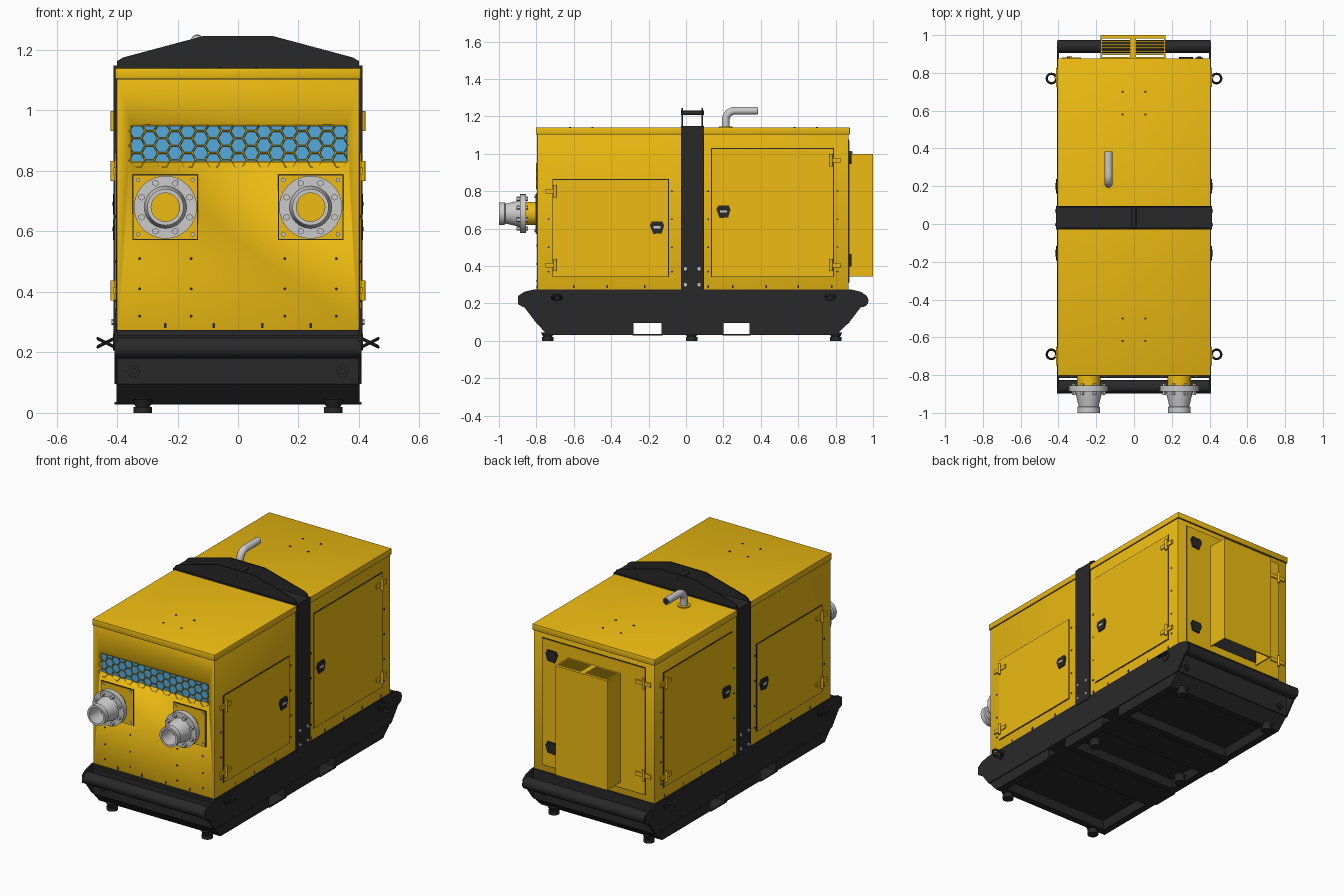
import bpy, bmesh
from math import pi, sin, cos, sqrt
from mathutils import Vector, Matrix

if "Cube" in bpy.data.objects:
    bpy.data.objects.remove(bpy.data.objects["Cube"])


def material(name, rgb):
    m = bpy.data.materials.new(name)
    m.diffuse_color = (*rgb, 1)
    m.use_nodes = True
    m.node_tree.nodes["Principled BSDF"].inputs["Base Color"].default_value = m.diffuse_color
    return m


YELLOW = material("yellow_paint", (0.85, 0.5, 0.006))
BLACK = material("black_paint", (0.022, 0.022, 0.022))
BLUE = material("blue_filter", (0.09, 0.40, 0.72))


def box(bm, x0, x1, y0, y1, z0, z1):
    c = Vector((x0 + x1, y0 + y1, z0 + z1)) / 2
    m = Matrix.Translation(c) @ Matrix.Diagonal((abs(x1 - x0), y1 - y0, z1 - z0, 1))
    bmesh.ops.create_cube(bm, size=1, matrix=m)


def cyl(bm, a, b, r, r2=None, n=20):
    a, b = Vector(a), Vector(b)
    rot = (b - a).to_track_quat('Z', 'Y').to_matrix().to_4x4()
    bmesh.ops.create_cone(bm, cap_ends=True, segments=n, radius1=r, radius2=r if r2 is None else r2,
                          depth=(b - a).length, matrix=Matrix.Translation((a + b) / 2) @ rot)


def prism(bm, pts, axis, a, b):
    """Extrude a 2D outline along x (points y,z) or y (points x,z)."""
    vec = (lambda p: (a, *p)) if axis == 'x' else (lambda p: (p[0], a, p[1]))
    f = bm.faces.new([bm.verts.new(vec(p)) for p in pts])
    out = bmesh.ops.extrude_face_region(bm, geom=[f])['geom']
    d = (b - a, 0, 0) if axis == 'x' else (0, b - a, 0)
    bmesh.ops.translate(bm, vec=d, verts=[g for g in out if isinstance(g, bmesh.types.BMVert)])


def lathe(bm, prof, x, z, n=32):
    """Revolve (radius, y) points about a y-parallel axis."""
    vs = [bm.verts.new((x + r, y, z)) for r, y in prof]
    es = [bm.edges.new(p) for p in zip(vs, vs[1:])]
    bmesh.ops.spin(bm, geom=vs + es, cent=(x, 0, z), axis=(0, 1, 0), angle=2 * pi, steps=n)
    bmesh.ops.remove_doubles(bm, verts=bm.verts, dist=1e-5)


def finish(bm, name, mat=None, bevel=0):
    bmesh.ops.recalc_face_normals(bm, faces=bm.faces)
    if bevel:
        bmesh.ops.bevel(bm, geom=bm.edges[:], offset=bevel, segments=2, affect='EDGES', profile=0.5)
    me = bpy.data.meshes.new(name)
    bm.to_mesh(me)
    bm.free()
    for p in me.polygons:
        p.use_smooth = True
    me.set_sharp_from_angle(angle=0.6)
    ob = bpy.data.objects.new(name, me)
    bpy.context.collection.objects.link(ob)
    if mat:
        me.materials.append(mat)
    return ob


def one_box(name, mat, dims, bevel=0):
    bm = bmesh.new()
    box(bm, *dims)
    return finish(bm, name, mat, bevel)


# Canopy with recessed intake, and roof cap
canopy = one_box("canopy_body", YELLOW, (-.402, .402, -.797, .87, .27, 1.107), .006)
cutter = one_box("intake_cutter", None, (-.355, .362, -.85, -.775, .83, .95))
cutter.hide_render = True
cutter.display_type = 'WIRE'
mod = canopy.modifiers.new("intake", 'BOOLEAN')
mod.object, mod.operation, mod.solver = cutter, 'DIFFERENCE', 'EXACT'
one_box("roof_panel", YELLOW, (-.406, .406, -.802, .876, 1.105, 1.14), .003)
one_box("roof_seam", BLACK, (-.404, .404, -.799, .873, 1.102, 1.106))
one_box("intake_filter", BLUE, (-.354, .361, -.783, -.772, .831, .949))

# Hexagonal intake mesh
bm = bmesh.new()
R = .028
for i in range(17):
    for j in range(3):
        cx, cz = -.334 + i * 1.5 * R, .835 + (j + .5 * (i % 2)) * R * sqrt(3)
        bm.faces.new([bm.verts.new((cx + R * cos(k * pi / 3), -.799, min(cz + R * sin(k * pi / 3), .953)))
                      for k in range(6)])
bmesh.ops.remove_doubles(bm, verts=bm.verts, dist=1e-4)
bmesh.ops.dissolve_degenerate(bm, edges=bm.edges, dist=1e-4)
mesh = finish(bm, "intake_mesh", YELLOW)
mesh.modifiers.new("wire", 'WIREFRAME').thickness = .006

# Skid: core, side plates, bumper tubes
bm = bmesh.new()
box(bm, -.40, .40, -.80, .875, .095, .274)
outline = [(-.80, .095), (-.865, .18), (-.897, .195), (-.897, .24), (-.865, .262), (-.81, .275),
           (.88, .275), (.935, .262), (.967, .24), (.967, .195), (.935, .18), (.87, .095)]
for s in (1, -1):
    prism(bm, outline, 'x', s * .398, s * .408)
    for y, d in ((-.80, -.006), (.875, .006)):
        cyl(bm, (s * .345, y, .137), (s * .345, y + d, .137), .02)
        cyl(bm, (s * .345, y, .137), (s * .345, y + 2 * d, .137), .01)
finish(bm, "skid_frame", BLACK)
bm = bmesh.new()
for y in (-.862, .94):
    cyl(bm, (-.404, y, .215), (.404, y, .215), .035, n=28)
box(bm, -.4, .4, -.815, -.795, .255, .273)
finish(bm, "bumper_tubes", BLACK)

# Underside sections between fork pockets, with recessed bottoms
bm = bmesh.new()
for t0, t1, b0, b1 in ((-.80, -.28, -.74, -.28), (-.13, .20, -.13, .20), (.34, .87, .34, .80)):
    prism(bm, [(t0, .096), (t1, .096), (b1, .03), (b0, .03)], 'x', -.402, .402)
bm.normal_update()
for f in [f for f in bm.faces if all(abs(v.co.z - .03) < 1e-4 for v in f.verts)]:
    bmesh.ops.inset_region(bm, faces=[f], thickness=.06)
    bmesh.ops.inset_region(bm, faces=[f], thickness=.025)
    for v in f.verts:
        v.co.z = .075
finish(bm, "skid_underside", BLACK)
bm = bmesh.new()
for y0, y1 in ((-.285, -.125), (.195, .345)):
    box(bm, -.408, .408, y0, y1, .028, .036)
finish(bm, "fork_pocket_floors", BLACK)

# Feet
bm = bmesh.new()
for x in (-.315, .315):
    for y in (-.74, .03, .80):
        cyl(bm, (x, y, 0), (x, y, .02), .031)
        cyl(bm, (x, y, .018), (x, y, .045), .022, .036)
finish(bm, "feet", BLACK)

# Tie-down rings with lugs
bm = bmesh.new()
N, M = 20, 8
for s in (1, -1):
    for y, tilt in ((-.69, .5), (.77, -.5)):
        g = []
        for i in range(N):
            a = 2 * pi * i / N
            row = []
            for j in range(M):
                r = .025 + .006 * cos(2 * pi * j / M)
                u = r * cos(a)
                w = .006 * sin(2 * pi * j / M)
                row.append(bm.verts.new((s * (.437 + u), y + r * sin(a), .232 + w + tilt * u)))
            g.append(row)
        for i in range(N):
            for j in range(M):
                k, l = (i + 1) % N, (j + 1) % M
                bm.faces.new((g[i][j], g[k][j], g[k][l], g[i][l]))
        cyl(bm, (s * .405, y, .235), (s * .414, y, .235), .028)
finish(bm, "tie_down_rings", BLACK)

# Lifting band: uprights, arch plates, pin
bm = bmesh.new()
for s in (1, -1):
    box(bm, s * .40, s * .412, -.028, .096, .26, 1.148)
box(bm, -.412, .412, -.028, .096, 1.138, 1.148)
arch = [(-.40, 1.14), (-.40, 1.163), (-.38, 1.175), (-.115, 1.246),
        (.115, 1.246), (.38, 1.175), (.40, 1.163), (.40, 1.14)]
for y in (-.024, .084):
    prism(bm, arch, 'y', y, y + .008)
cyl(bm, (0, -.027, 1.218), (0, .095, 1.218), .012)
finish(bm, "lifting_band", BLACK)
bm = bmesh.new()
for s in (1, -1):
    for y in (-.003, .07):
        for z in (.30, .385):
            cyl(bm, (s * .41, y, z), (s * .419, y, z), .010, n=6)
finish(bm, "band_bolts")

# Exhaust pipe with base flange
cu = bpy.data.curves.new("exhaust_pipe", 'CURVE')
cu.dimensions = '3D'
cu.bevel_depth, cu.bevel_resolution, cu.use_fill_caps = .021, 5, True
pts = [(.212, 1.13)] + [(.262 - .05 * cos(a * pi / 16), 1.18 + .05 * sin(a * pi / 16))
                        for a in range(9)] + [(.383, 1.23)]
sp = cu.splines.new('POLY')
sp.points.add(len(pts) - 1)
for p, (y, z) in zip(sp.points, pts):
    p.co = (-.135, y, z, 1)
sp.use_smooth = True
bpy.context.collection.objects.link(bpy.data.objects.new("exhaust_pipe", cu))
bm = bmesh.new()
cyl(bm, (-.135, .212, 1.138), (-.135, .212, 1.146), .036, n=24)
finish(bm, "exhaust_flange", YELLOW)
bm = bmesh.new()
cyl(bm, (-.135, .38, 1.23), (-.135, .384, 1.23), .017)
finish(bm, "exhaust_bore", BLACK)

# Pump ports: mounting plate, pipe, flange and hose coupling
for side, x in (("left", -.24), ("right", .24)):
    bm = bmesh.new()
    box(bm, x - .108, x + .108, -.801, -.796, .572, .788)
    finish(bm, side + "_port_seam", BLACK)
    bm = bmesh.new()
    box(bm, x - .105, x + .105, -.804, -.796, .575, .785)
    cyl(bm, (x, -.79, .68), (x, -.90, .68), .062, n=32)
    finish(bm, side + "_port_pipe", YELLOW)
    bm = bmesh.new()
    lathe(bm, [(.06, -.855), (.104, -.855), (.104, -.887), (.07, -.887), (.067, -.905), (.053, -.965),
               (.06, -.97), (.06, -1), (.047, -1), (.047, -.895)], x, .68)
    for k in range(8):
        a = (k + .5) * pi / 4
        bx, bz = x + .086 * cos(a), .68 + .086 * sin(a)
        cyl(bm, (bx, -.845, bz), (bx, -.905, bz), .011, n=6)
    for u in (-.09, .09):
        for v in (-.09, .09):
            cyl(bm, (x + u, -.80, .68 + v), (x + u, -.809, .68 + v), .007, n=10)
    finish(bm, side + "_port_coupling")

# Side doors with seams, hinges and latches
paddle = [(-.038, .012), (-.028, .032), (.028, .034), (.038, .012), (.026, -.03), (-.02, -.034)]
for s, side in ((1, "right"), (-1, "left")):
    for tag, y0, y1, z1, hy, ly, lz in (("front", -.71, -.095, .86, -.70, -.155, .605),
                                        ("rear", .14, .785, 1.025, .775, .20, .69)):
        n = f"{side}_{tag}_door"
        one_box(n + "_seam", BLACK, (s * .395, s * .4035, y0 - .005, y1 + .005, .34, z1 + .005))
        one_box(n, YELLOW, (s * .395, s * .406, y0, y1, .345, z1))
        bm = bmesh.new()
        for z in (.405, z1 - .06):
            box(bm, s * .404, s * .412, hy - .05, hy + .05, z - .012, z + .012)
            cyl(bm, (s * .413, hy, z - .033), (s * .413, hy, z + .033), .008, n=12)
        finish(bm, n + "_hinges", YELLOW)
        bm = bmesh.new()
        prism(bm, [(ly + p, lz + q) for p, q in paddle], 'x', s * .404, s * .414)
        finish(bm, n + "_latch", BLACK)
        bm = bmesh.new()
        box(bm, s * .41, s * .417, ly - .018, ly + .018, lz - .004, lz + .008)
        finish(bm, n + "_latch_handle")

# Rear door
one_box("rear_door_seam", BLACK, (-.345, .345, .86, .8715, .31, 1.075))
one_box("rear_door", YELLOW, (-.34, .34, .86, .874, .315, 1.07))
bm, bh = bmesh.new(), bmesh.new()
for z in (.43, .98):
    prism(bm, [(.275 + p, z + q) for p, q in paddle], 'y', .873, .884)
    box(bh, -.38, -.28, .873, .881, z - .012, z + .012)
    cyl(bh, (-.335, .882, z - .033), (-.335, .882, z + .033), .008, n=12)
finish(bm, "rear_door_latches", BLACK)
finish(bh, "rear_door_hinges", YELLOW)

# Rear air duct, open below, louvred on top
bm = bmesh.new()
box(bm, -.178, .166, .99, 1.0, .345, 1.0)
for x in (-.178, .158):
    box(bm, x, x + .008, .872, .995, .345, 1.0)
box(bm, -.022, .010, .875, .995, .99, 1.0)
for k in range(7):
    box(bm, -.175, .163, .876 + k * .0175, .884 + k * .0175, .985, .999)
finish(bm, "rear_air_duct", YELLOW)
one_box("duct_core", BLACK, (-.172, .16, .87, .876, .36, .98))

# Rivets and drain slots
bm = bmesh.new()
for x in (-.06, .06):
    for y in (-.62, -.50, .58, .70):
        cyl(bm, (x, y, 1.139), (x, y, 1.143), .006, n=8)
for x in (-.325, -.155, .155, .325):
    for z in (.32, .41, .51):
        cyl(bm, (x, -.796, z), (x, -.800, z), .005, n=8)
for x in (-.24, -.08, .08, .24):
    box(bm, x - .004, x + .004, -.799, -.796, .28, .297)
for s in (1, -1):
    for y in (-.6, -.42, -.22, .12, .25, .43, .6, .78):
        box(bm, s * .40, s * .404, y - .004, y + .004, .282, .298)
    for y in (-.735, -.075, .118, .81):
        for z in (.37, .5, .65, .8):
            cyl(bm, (s * .401, y, z), (s * .405, y, z), .005, n=8)
finish(bm, "rivets_and_slots", BLACK)
